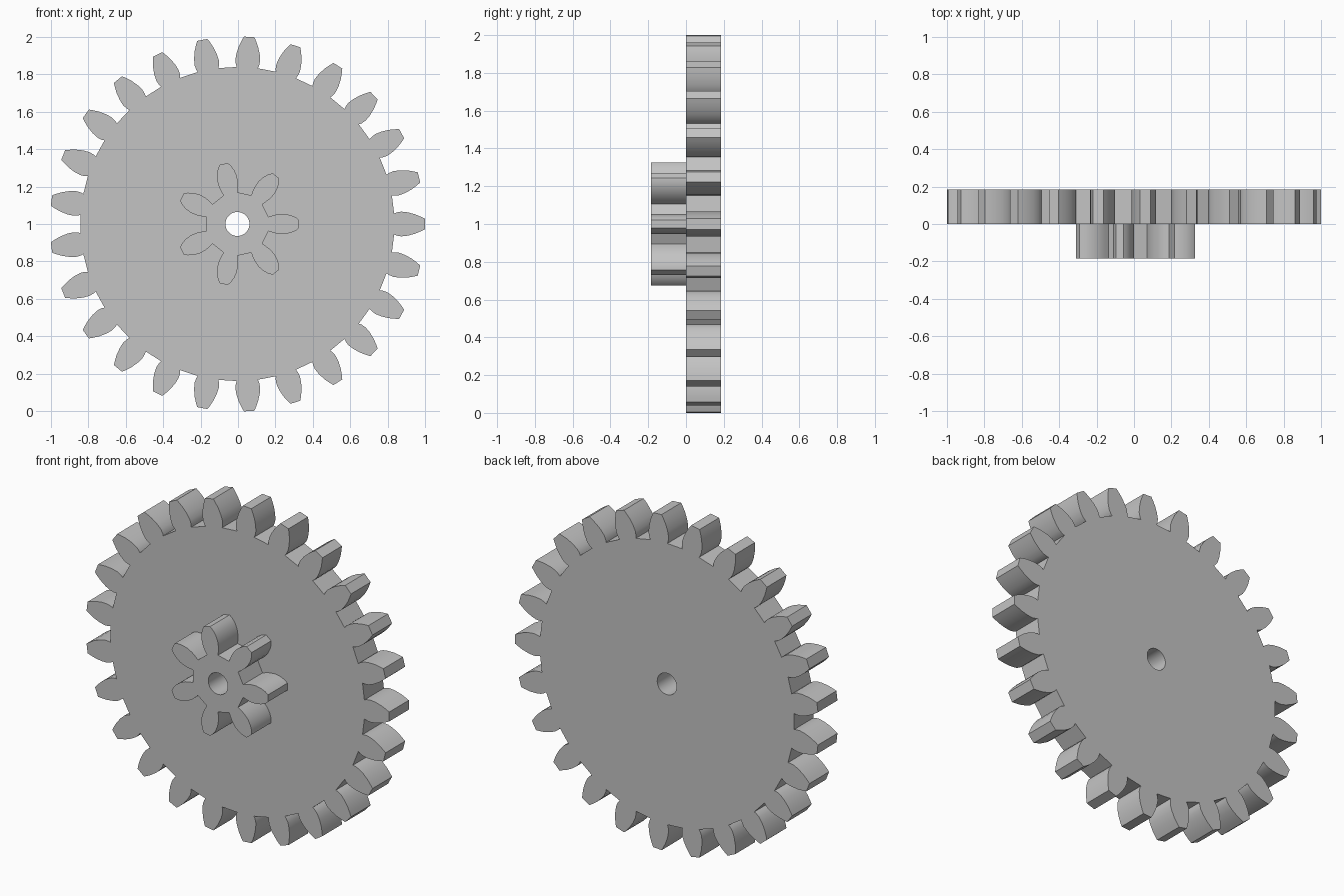
import bpy, bmesh, math
from mathutils import Matrix, Vector

cube = bpy.data.objects.get("Cube")
if cube:
    bpy.data.objects.remove(cube, do_unlink=True)

grey = bpy.data.materials.new("plain_grey")
grey.use_nodes = True
colour = (0.55, 0.55, 0.55, 1)
grey.diffuse_color = colour
grey.node_tree.nodes["Principled BSDF"].inputs["Base Color"].default_value = colour

CENTRE = Vector((-0.003, 0, 1))
THICK = 0.184
BORE = 0.064


def loop(bm, points):
    verts = [bm.verts.new(p) for p in points]
    return [bm.edges.new((verts[i - 1], v)) for i, v in enumerate(verts)]


def gear(name, teeth, flank, y):
    """Extrude a toothed outline with a round bore; flank = (radius, half width) from root to tip."""
    tooth = [Vector((r, y, -w)) for r, w in flank]
    tooth += [Vector((r, y, w)) for r, w in reversed(flank)]
    outline = []
    for i in range(teeth):
        turn = Matrix.Rotation(-math.tau * i / teeth, 3, 'Y')
        outline += [turn @ p for p in tooth]
    bore = [Vector((BORE * math.cos(a), y, BORE * math.sin(a)))
            for a in (math.tau * i / 48 for i in range(48))]

    bm = bmesh.new()
    edges = loop(bm, outline) + loop(bm, bore)
    bmesh.ops.triangle_fill(bm, use_beauty=True, edges=edges, normal=(0, -1, 0))
    # Extrude the flat face backwards into a solid
    ext = bmesh.ops.extrude_face_region(bm, geom=bm.faces[:], use_keep_orig=True)
    moved = [g for g in ext["geom"] if isinstance(g, bmesh.types.BMVert)]
    bmesh.ops.translate(bm, verts=moved, vec=(0, THICK, 0))
    bmesh.ops.recalc_face_normals(bm, faces=bm.faces[:])
    mesh = bpy.data.meshes.new(name)
    bm.to_mesh(mesh)
    bm.free()
    mesh.materials.append(grey)
    obj = bpy.data.objects.new(name, mesh)
    obj.location = CENTRE
    bpy.context.collection.objects.link(obj)
    bpy.ops.object.select_all(action='DESELECT')
    obj.select_set(True)
    bpy.context.view_layer.objects.active = obj
    bpy.ops.object.shade_smooth_by_angle(angle=math.radians(25))


# Large wheel behind, small pinion in front
gear("large_gear", 25, [(0.836, 0.056), (0.85, 0.062), (0.875, 0.066), (0.91, 0.062),
                        (0.95, 0.051), (0.98, 0.038), (1.0, 0.028)], 0)
gear("small_pinion", 7, [(0.165, 0.038), (0.19, 0.046), (0.215, 0.052), (0.25, 0.054),
                         (0.285, 0.047), (0.312, 0.035), (0.329, 0.021)], -THICK)
